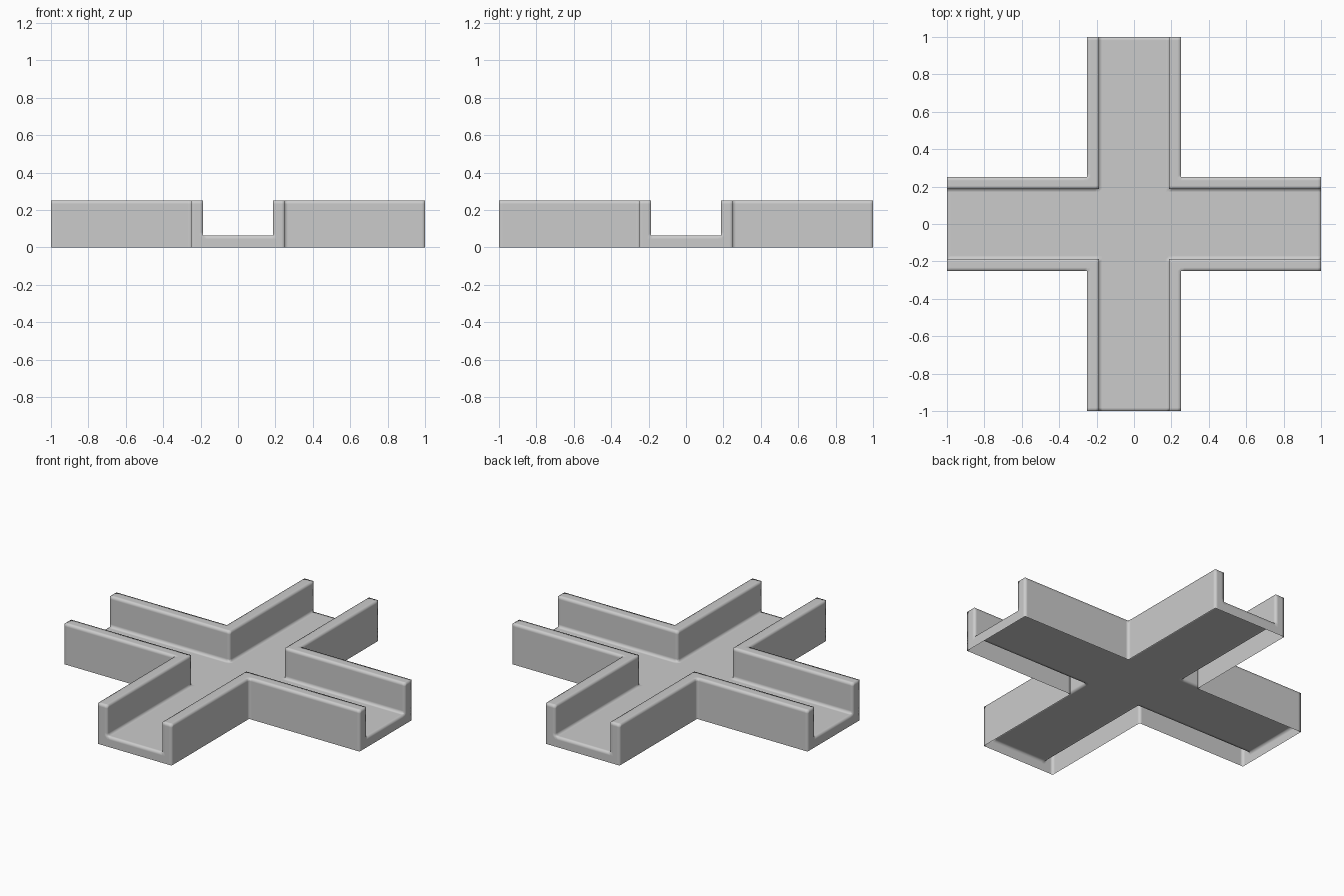
import bpy
import bmesh

if "Cube" in bpy.data.objects:
    bpy.data.objects.remove(bpy.data.objects["Cube"])

HALF, OUTER, INNER = 1.0, 0.25, 0.1875   # arm length, outer and inner half width
FLOOR, TOP = 0.0625, 0.25                # channel floor and wall top heights
S = 0.018                                # support loop distance for the soft shading

# Grid lines: each real edge gets support loops beside it
half = [INNER - S, INNER, INNER + S, OUTER - S, OUTER, OUTER + S, HALF - S, HALF]
XY = [-v for v in reversed(half)] + half
Z = [0.0, FLOOR - S, FLOOR, FLOOR + S, TOP - S, TOP]


def solid(i, j, k):
    """True where grid cell (i, j, k) lies inside the crossing channel."""
    if not (0 <= i < len(XY) - 1 and 0 <= j < len(XY) - 1 and 0 <= k < len(Z) - 1):
        return False
    x = abs(XY[i] + XY[i + 1]) / 2
    y = abs(XY[j] + XY[j + 1]) / 2
    z = (Z[k] + Z[k + 1]) / 2
    in_cross = min(x, y) < OUTER
    in_channel = min(x, y) < INNER and z > FLOOR
    return in_cross and not in_channel


bm = bmesh.new()
verts = {}


def vert(key):
    if key not in verts:
        i, j, k = key
        verts[key] = bm.verts.new((XY[i], XY[j], Z[k]))
    return verts[key]


# Outer skin of the channel, open underneath
for i in range(len(XY) - 1):
    for j in range(len(XY) - 1):
        for k in range(len(Z) - 1):
            if not solid(i, j, k):
                continue
            for axis in range(3):
                for side in (0, 1):
                    step = [0, 0, 0]
                    step[axis] = 1 if side else -1
                    if (axis == 2 and side == 0) or solid(i + step[0], j + step[1], k + step[2]):
                        continue
                    u, v = (axis + 1) % 3, (axis + 2) % 3
                    quad = []
                    for du, dv in ((0, 0), (1, 0), (1, 1), (0, 1)):
                        c = [i, j, k]
                        c[axis] += side
                        c[u] += du
                        c[v] += dv
                        quad.append(vert(tuple(c)))
                    face = bm.faces.new(quad if side else quad[::-1])
                    face.smooth = True

mesh = bpy.data.meshes.new("cross_channel")
bm.to_mesh(mesh)
bm.free()
channel = bpy.data.objects.new("cross_channel", mesh)
bpy.context.collection.objects.link(channel)
